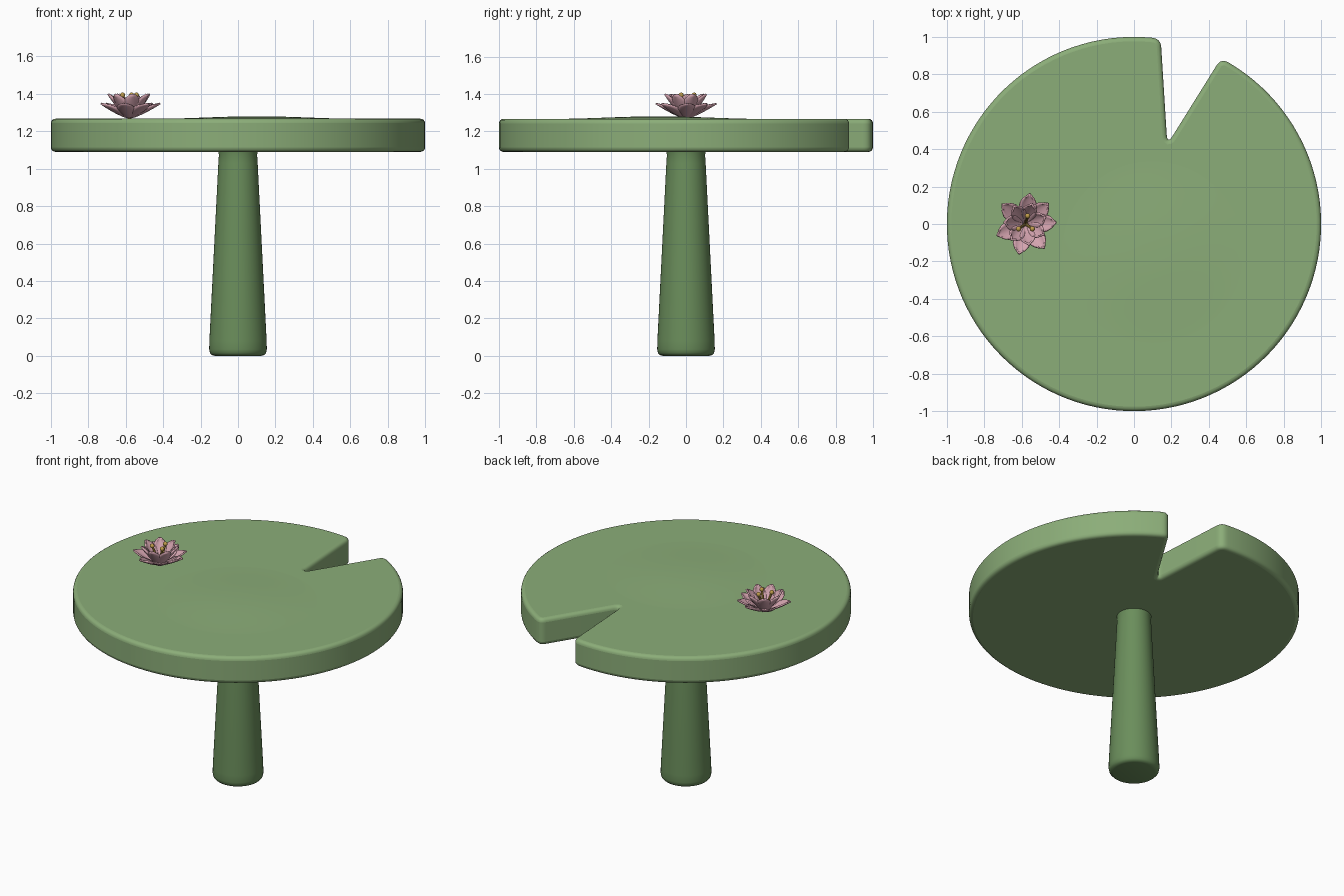
import bpy, bmesh, math
from mathutils import Vector, Matrix

if "Cube" in bpy.data.objects:
    bpy.data.objects.remove(bpy.data.objects["Cube"])


def material(name, rgb):
    m = bpy.data.materials.new(name)
    m.diffuse_color = (*rgb, 1)
    m.use_nodes = True
    m.node_tree.nodes["Principled BSDF"].inputs["Base Color"].default_value = m.diffuse_color
    return m


PAD = material("leaf green", (0.26, 0.42, 0.19))
STEM = material("stem green", (0.145, 0.27, 0.105))
PINK = material("petal pink", (0.66, 0.37, 0.43))
GOLD = material("stamen gold", (0.53, 0.34, 0.07))


def make(name, bm, mat, angle=35):
    bmesh.ops.recalc_face_normals(bm, faces=bm.faces)
    me = bpy.data.meshes.new(name)
    bm.to_mesh(me)
    bm.free()
    me.materials.append(mat)
    ob = bpy.data.objects.new(name, me)
    bpy.context.collection.objects.link(ob)
    bpy.ops.object.select_all(action='DESELECT')
    ob.select_set(True)
    bpy.context.view_layer.objects.active = ob
    bpy.ops.object.shade_smooth_by_angle(angle=math.radians(angle))
    return ob


def lathe(name, profile, mat, centre=(0, 0), n=48):
    bm = bmesh.new()
    rings = [[bm.verts.new((centre[0] + r * math.cos(2 * math.pi * i / n),
                            centre[1] + r * math.sin(2 * math.pi * i / n), z))
              for i in range(n)] for r, z in profile]
    for a, b in zip(rings, rings[1:]):
        for i in range(n):
            j = (i + 1) % n
            bm.faces.new((a[i], a[j], b[j], b[i]))
    bm.faces.new(rings[0])
    bm.faces.new(rings[-1])
    return make(name, bm, mat)


def rounded(before, corner, after, dist, steps=8):
    c = Vector(corner)
    a = c + (Vector(before) - c).normalized() * dist
    b = c + (Vector(after) - c).normalized() * dist
    return [a.lerp(c, k / steps).lerp(c.lerp(b, k / steps), k / steps)
            for k in range(steps + 1)]


def on_rim(deg):
    return Vector((math.cos(math.radians(deg)), math.sin(math.radians(deg))))


# Lily pad: round slab with a wedge notch
left, right, tip = on_rim(81.8), on_rim(62.3), Vector((0.178, 0.425))
outline = [on_rim(85 + (334 * i / 110)) for i in range(111)]
outline += rounded(on_rim(59), right, tip, 0.045)
outline += rounded(right, tip, left, 0.055)
outline += rounded(tip, left, on_rim(85), 0.045)
bm = bmesh.new()
top = bm.faces.new([bm.verts.new((p.x, p.y, 1.267)) for p in outline])
low = bmesh.ops.extrude_face_region(bm, geom=[top])
for v in low["geom"]:
    if isinstance(v, bmesh.types.BMVert):
        v.co.z = 1.09
# keep both caps
if not top.is_valid:
    bmesh.ops.holes_fill(bm, edges=bm.edges)
bmesh.ops.holes_fill(bm, edges=[e for e in bm.edges if e.is_boundary])
pad = make("lily_pad", bm, PAD)
bev = pad.modifiers.new("soft_rim", 'BEVEL')
bev.width = 0.024
bev.segments = 4
bev.limit_method = 'ANGLE'
bev.angle_limit = math.radians(50)
bev.use_clamp_overlap = False

# Gentle swell on the top of the pad
lathe("pad_swell", [(0.58 * k / 8, 1.266 + 0.007 * (1 + math.cos(math.pi * k / 8)))
                    for k in range(8, 0, -1)], PAD, (0.1, -0.15))

# Tapered stem with rounded foot
lathe("stem", [(0.125, 0), (0.14, 0.004), (0.15, 0.015), (0.154, 0.035),
               (0.153, 0.08), (0.105, 1.03), (0.102, 1.075), (0.107, 1.1)], STEM)

# Flower: rings of cupped petals
FX, FY, FZ = -0.58, 0.0, 1.268


def petal(name, ang, reach, rise, width, curl):
    bm = bmesh.new()
    nu, nv = 10, 6
    rows = []
    for i in range(nu + 1):
        t = i / nu
        w = width * (0.16 + 0.84 * math.sin(math.pi * min(t, 0.985) ** 1.25) ** 0.75) * \
            (1 if t < 0.9 else 1 - (t - 0.9) * 5)
        row = []
        for j in range(nv + 1):
            s = 2 * j / nv - 1
            x = 0.012 + (reach - 0.012) * t - 0.012 * s * s * t
            z = rise * t ** curl + 0.016 * s * s * math.sin(math.pi * t)
            row.append(bm.verts.new((x, s * w / 2, z)))
        rows.append(row)
    for a, b in zip(rows, rows[1:]):
        for j in range(nv):
            bm.faces.new((a[j], b[j], b[j + 1], a[j + 1]))
    bm.transform(Matrix.Translation((FX, FY, FZ + 0.006)) @
                 Matrix.Rotation(math.radians(ang), 4, 'Z'))
    ob = make(name, bm, PINK, 60)
    sol = ob.modifiers.new("thickness", 'SOLIDIFY')
    sol.thickness = 0.009
    sol.offset = 0


for k, a in enumerate((3, 42, 82, 140, 202, 258, 308)):
    petal(f"outer_petal_{k + 1}", a, 0.165, 0.075, 0.092, 1.25)
for k, a in enumerate((20, 72, 124, 175, 228, 280, 330)):
    petal(f"inner_petal_{k + 1}", a, 0.115, 0.125, 0.082, 1.2)

# Stamens: thin stalks with round tips
for k, a in enumerate((75, 215, 325)):
    d = Vector((math.cos(math.radians(a)) * 0.045, math.sin(math.radians(a)) * 0.045, 0.125))
    base = Vector((FX, FY, FZ))
    bm = bmesh.new()
    turn = d.to_track_quat('Z', 'Y').to_matrix().to_4x4()
    bmesh.ops.create_cone(bm, cap_ends=True, segments=10, radius1=0.009, radius2=0.007,
                          depth=d.length, matrix=Matrix.Translation(base + d / 2) @ turn)
    bmesh.ops.create_uvsphere(bm, u_segments=14, v_segments=8, radius=0.014,
                              matrix=Matrix.Translation(base + d))
    make(f"stamen_{k + 1}", bm, GOLD)
